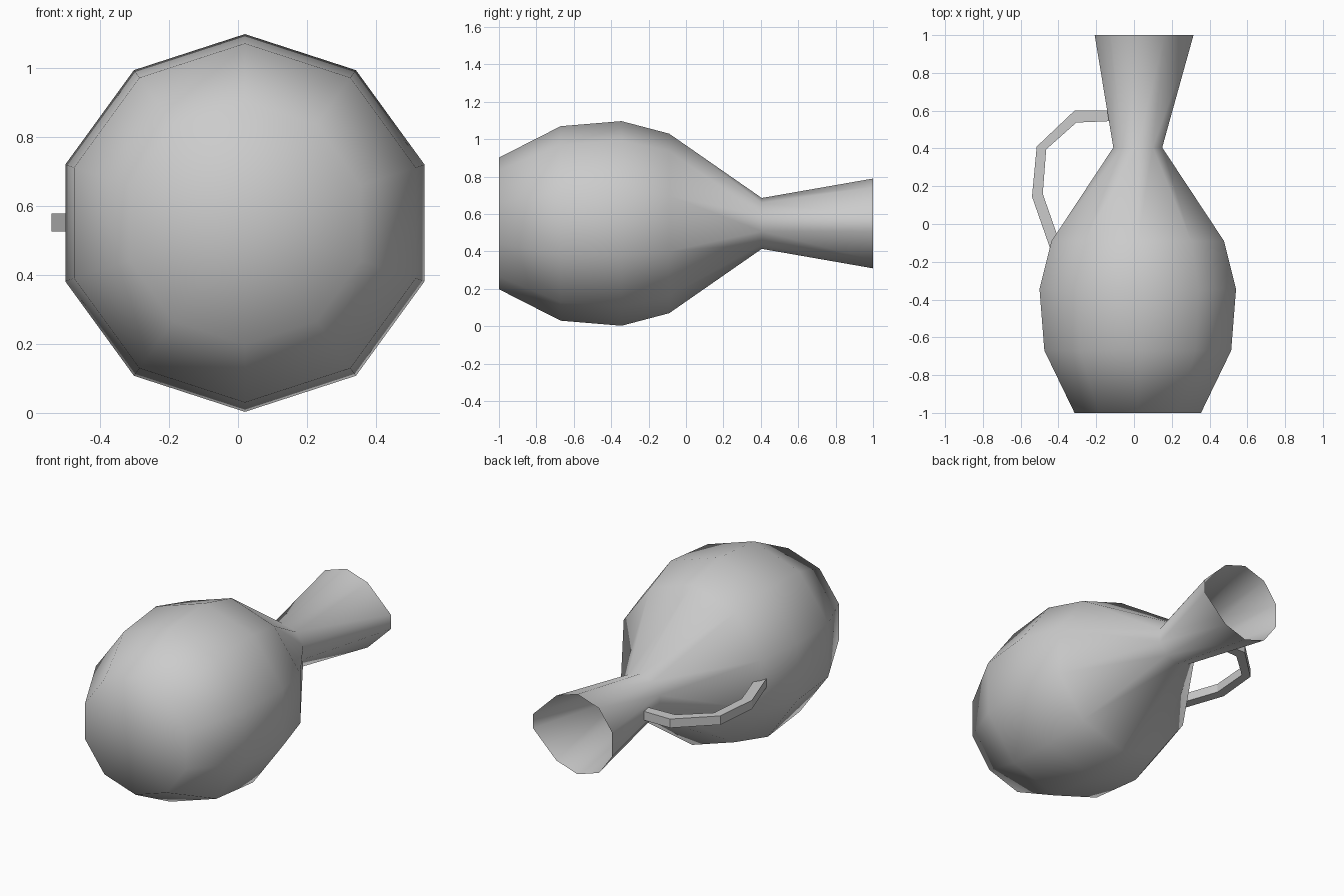
import bpy, bmesh, math

if "Cube" in bpy.data.objects:
    bpy.data.objects.remove(bpy.data.objects["Cube"], do_unlink=True)

clay = bpy.data.materials.new("grey_clay")
clay.use_nodes = True
GREY = (0.6, 0.6, 0.6, 1)
clay.diffuse_color = GREY
clay.node_tree.nodes["Principled BSDF"].inputs["Base Color"].default_value = GREY

SIDES = 10
AXIS_X, AXIS_Z = 0.02, 0.55


def finish(bm, name, smooth):
    bmesh.ops.recalc_face_normals(bm, faces=bm.faces)
    for f in bm.faces:
        f.smooth = smooth
    mesh = bpy.data.meshes.new(name)
    bm.to_mesh(mesh)
    bm.free()
    mesh.materials.append(clay)
    obj = bpy.data.objects.new(name, mesh)
    bpy.context.collection.objects.link(obj)
    return obj


def bridge(bm, a, b):
    n = len(a)
    for i in range(n):
        bm.faces.new((a[i], a[(i + 1) % n], b[(i + 1) % n], b[i]))


# Jug body: ten-sided lathe lying along y, closed base, open mouth
profile = [(-1, 0.352), (-0.67, 0.52), (-0.345, 0.547),
           (-0.09, 0.48), (0.405, 0.136), (1, 0.24)]
bm = bmesh.new()
rings = []
for y, r in profile:
    ring = []
    for i in range(SIDES):
        a = math.tau * i / SIDES
        ring.append(bm.verts.new((AXIS_X + r * math.sin(a), y, AXIS_Z + r * math.cos(a))))
    rings.append(ring)
for a, b in zip(rings, rings[1:]):
    bridge(bm, a, b)
base_centre = bm.verts.new((AXIS_X, -1, AXIS_Z))
for i in range(SIDES):
    bm.faces.new((rings[0][i], rings[0][(i + 1) % SIDES], base_centre))

# Pinched pouring lip on the left edge of the mouth
for v in rings[-1]:
    if v.co.x > AXIS_X + 0.2:
        v.co.x = 0.315
        v.co.z = AXIS_Z + (v.co.z - AXIS_Z) * 0.58
finish(bm, "jug_body", True)

# Handle: square bar bent from the neck to the shoulder (outer and inner edges)
outer = [(-0.12, 0.6), (-0.315, 0.6), (-0.515, 0.41), (-0.54, 0.145), (-0.442, -0.135)]
inner = [(-0.12, 0.545), (-0.305, 0.537), (-0.465, 0.395), (-0.483, 0.16), (-0.408, -0.055)]
bm = bmesh.new()
loops = []
for (ox, oy), (ix, iy) in zip(outer, inner):
    corners = [(ox, oy, 0.525), (ix, iy, 0.525), (ix, iy, 0.578), (ox, oy, 0.578)]
    loops.append([bm.verts.new(c) for c in corners])
for a, b in zip(loops, loops[1:]):
    bridge(bm, a, b)
bm.faces.new(loops[0])
bm.faces.new(loops[-1])
finish(bm, "handle", False)
